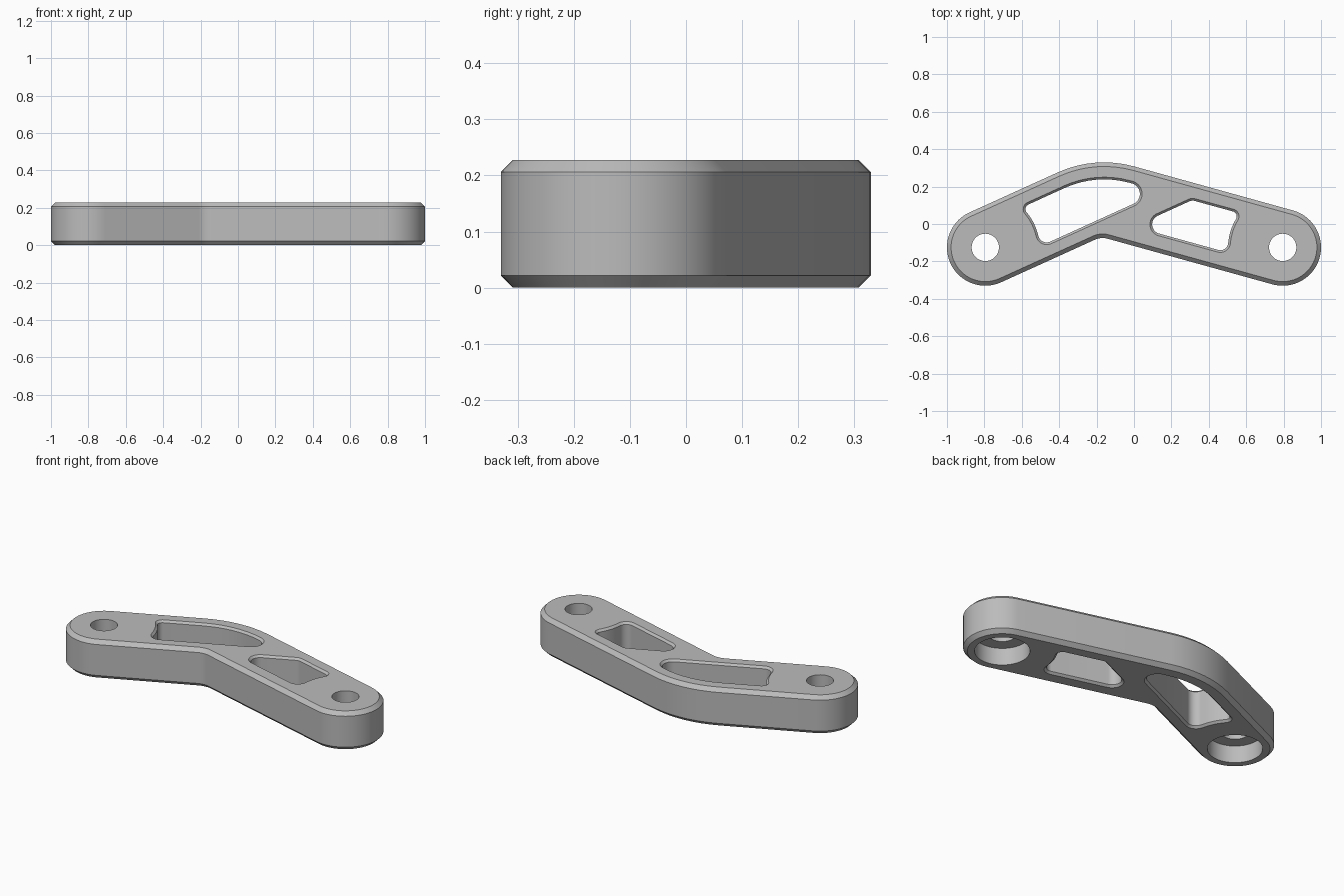
import bpy
import bmesh
import math
from mathutils import Vector

cube = bpy.data.objects.get("Cube")
if cube:
    bpy.data.objects.remove(cube, do_unlink=True)

HEIGHT = 0.228
END_R = 0.205
LEFT_ANGLE, RIGHT_ANGLE = math.radians(24.4), math.radians(-15.5)
PIN_X, PIN_Y = 0.795, -0.125


def rounded(corners):
    """Counter-clockwise outline from (x, y, fillet radius) corners."""
    pts = []
    n = len(corners)
    for i, (x, y, r) in enumerate(corners):
        p = Vector((x, y))
        a = (Vector(corners[i - 1][:2]) - p).normalized()
        b = (Vector(corners[(i + 1) % n][:2]) - p).normalized()
        half = a.angle(b) / 2
        centre = p + (a + b).normalized() * (r / math.sin(half))
        start = p + a * (r / math.tan(half)) - centre
        turn = math.pi - 2 * half
        if a.x * b.y - a.y * b.x > 0:
            turn = -turn
        steps = max(4, round(abs(turn) / math.radians(5)))
        for k in range(steps + 1):
            t = turn * k / steps
            c, s = math.cos(t), math.sin(t)
            q = centre + Vector((start.x * c - start.y * s, start.x * s + start.y * c))
            if not pts or (q - pts[-1]).length > 1e-4:
                pts.append(q)
    if (pts[0] - pts[-1]).length < 1e-4:
        pts.pop()
    return pts


def inset(pts, d):
    """Move an outline inwards by d."""
    out = []
    for i, p in enumerate(pts):
        e1 = (p - pts[i - 1]).normalized()
        e2 = (pts[(i + 1) % len(pts)] - p).normalized()
        n1, n2 = Vector((-e1.y, e1.x)), Vector((-e2.y, e2.x))
        out.append(p + (n1 + n2) * (d / (1 + n1.dot(n2))))
    return out


def circle(x, y, r, n=64):
    return [Vector((x + r * math.cos(math.tau * i / n), y + r * math.sin(math.tau * i / n)))
            for i in range(n)]


def end_corners(x, angle, side):
    """Two corners which round into a half-circle end."""
    u = Vector((math.cos(angle), math.sin(angle))) * side
    v = Vector((-u.y, u.x))
    c = Vector((x, PIN_Y))
    return [(*(c + (u + v * s) * END_R), END_R * 0.9999) for s in (-1, 1)]


bm = bmesh.new()
bottom_edges, top_edges = [], []


def loft(sections):
    """Wall through (outline, z) sections; its open ends bound the flat faces."""
    rings = [[bm.verts.new((p.x, p.y, z)) for p in pts] for pts, z in sections]
    n = len(rings[0])
    for lo, hi in zip(rings, rings[1:]):
        for i in range(n):
            j = (i + 1) % n
            bm.faces.new((lo[i], lo[j], hi[j], hi[i]))
    for ring, store in ((rings[0], bottom_edges), (rings[-1], top_edges)):
        store.extend(bm.edges.get((ring[i - 1], ring[i])) for i in range(n))


# Bent outer outline with chamfered rims
outline = rounded(end_corners(PIN_X, RIGHT_ANGLE, 1) + [(-0.209, 0.366, 0.6)]
                  + end_corners(-PIN_X, LEFT_ANGLE, -1) + [(-0.176, -0.069, 0.1)])
rim = inset(outline, 0.022)
loft([(rim, 0), (outline, 0.022), (outline, HEIGHT - 0.022), (rim, HEIGHT)])

# Two lightening windows with a fine chamfer
left_window = [(0.178, 0.177, 0.07), (-0.203, 0.282, 0.52), (-0.616, 0.094, 0.039),
               (-0.544, 0.008, 0.278), (-0.504, -0.133, 0.058)]
right_window = [(0.309, 0.140, 0.05), (-0.036, -0.0165, 0.063), (0.508, -0.167, 0.055),
                (0.524, -0.032, 0.278), (0.582, 0.065, 0.039)]
for corners in (left_window, right_window):
    edge = rounded(corners)
    wall = inset(edge, 0.012)
    loft([(edge, 0), (wall, 0.012), (wall, HEIGHT - 0.012), (edge, HEIGHT)])

# Pin holes, counterbored from below
for x in (-PIN_X, PIN_X):
    bore, hole = circle(x, PIN_Y, 0.145), circle(x, PIN_Y, 0.073)
    loft([(bore, 0), (bore, 0.1), (hole, 0.1), (hole, HEIGHT)])

# Flat top and underside
for edges, z in ((bottom_edges, -1), (top_edges, 1)):
    bmesh.ops.triangle_fill(bm, edges=edges, use_beauty=True, normal=(0, 0, z))
bmesh.ops.recalc_face_normals(bm, faces=bm.faces)

mesh = bpy.data.meshes.new("link_plate")
bm.to_mesh(mesh)
bm.free()
plate = bpy.data.objects.new("link_plate", mesh)
bpy.context.collection.objects.link(plate)

# Plain grey finish
grey = bpy.data.materials.new("plain_grey")
grey.use_nodes = True
colour = (0.5, 0.5, 0.5, 1)
grey.diffuse_color = colour
grey.node_tree.nodes["Principled BSDF"].inputs["Base Color"].default_value = colour
mesh.materials.append(grey)

bpy.ops.object.select_all(action="DESELECT")
plate.select_set(True)
bpy.context.view_layer.objects.active = plate
bpy.ops.object.shade_smooth_by_angle(angle=math.radians(30))
